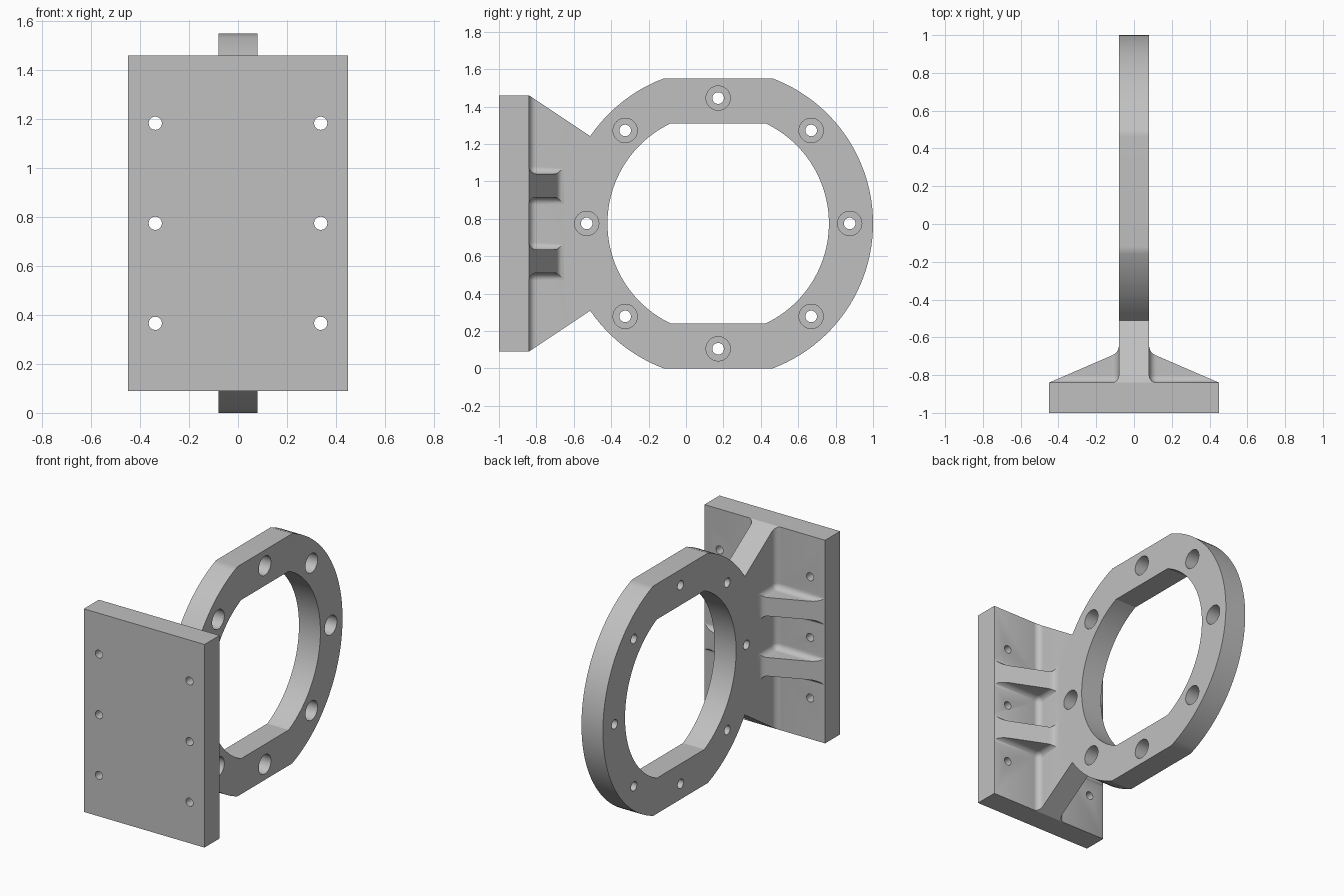
import bpy, bmesh
from math import sin, cos, asin, pi, radians
from mathutils import Vector

cube = bpy.data.objects.get("Cube")
if cube:
    bpy.data.objects.remove(cube, do_unlink=True)

MID_Z = 0.775      # height of the ring axis
RING_Y = 0.172     # depth of the ring axis
HALF = 0.08        # half thickness of ring and web
PLATE_Y = -0.84    # back face of the mounting plate

grey = bpy.data.materials.new("cast_grey")
grey.use_nodes = True
grey.diffuse_color = (0.53, 0.53, 0.53, 1)
grey.node_tree.nodes["Principled BSDF"].inputs["Base Color"].default_value = (0.53, 0.53, 0.53, 1)


def finish(name, bm):
    bmesh.ops.recalc_face_normals(bm, faces=bm.faces)
    mesh = bpy.data.meshes.new(name)
    bm.to_mesh(mesh)
    bm.free()
    mesh.materials.append(grey)
    ob = bpy.data.objects.new(name, mesh)
    bpy.context.collection.objects.link(ob)
    return ob


def prism(name, points, axis, low, high):
    """Extrude a 2D outline along the given axis."""
    place = {"x": lambda a, b, t: (t, a, b),
             "y": lambda a, b, t: (a, t, b),
             "z": lambda a, b, t: (a, b, t)}[axis]
    bm = bmesh.new()
    face = bm.faces.new([bm.verts.new(place(a, b, low)) for a, b in points])
    new = bmesh.ops.extrude_face_region(bm, geom=[face])["geom"]
    shift = Vector(place(0, 0, high - low))
    bmesh.ops.translate(bm, vec=shift, verts=[v for v in new if isinstance(v, bmesh.types.BMVert)])
    return finish(name, bm)


def rounded_box(name, low, high, radius):
    low, high = Vector(low), Vector(high)
    bm = bmesh.new()
    bmesh.ops.create_cube(bm, size=1)
    for v in bm.verts:
        v.co = (low + high) / 2 + v.co * (high - low)
    bmesh.ops.bevel(bm, geom=bm.edges[:], offset=radius, segments=6, profile=0.5, affect="EDGES")
    return finish(name, bm)


def circle(a, b, r, n=32):
    return [(a + r * cos(2 * pi * i / n), b + r * sin(2 * pi * i / n)) for i in range(n)]


def flatted_circle(r, half, n=48):
    """Circle about the ring axis with flat top and bottom."""
    limit = asin(half / r)
    angles = [base - limit + 2 * limit * i / n for base in (0, pi) for i in range(n + 1)]
    return [(RING_Y + r * cos(t), MID_Z + r * sin(t)) for t in angles]


def combine(target, tool, operation="DIFFERENCE"):
    mod = target.modifiers.new("combine", "BOOLEAN")
    mod.operation = operation
    mod.solver = "EXACT"
    mod.object = tool
    bpy.context.view_layer.objects.active = target
    bpy.ops.object.modifier_apply(modifier=mod.name)
    bpy.data.objects.remove(tool, do_unlink=True)


# Mounting plate and tapering web in one block
upper = [(-1, 0.685), (PLATE_Y, 0.685), (-0.51, 0.465)]
outline = [(y, MID_Z + h) for y, h in upper] + [(y, MID_Z - h) for y, h in reversed(upper)]
body = prism("flanged_bracket", outline, "x", -0.45, 0.45)

# Carve both sides: sloping rib edge, then the filleted pockets beside the ribs
slope = [(0.48, -0.853), (0.115, -0.695), (0.098, -0.685), (0.086, -0.67),
         (HALF, -0.65), (HALF, 0), (0.48, 0)]
for side in (-1, 1):
    combine(body, prism("slope_cutter", [(x * side, y) for x, y in slope], "z", -0.5, 2))
    for low, high in ((-0.5, 0.51), (0.635, 0.915), (1.04, 2)):
        xs = sorted((HALF * side, side))
        combine(body, rounded_box("pocket_cutter", (xs[0], PLATE_Y, low), (xs[1], 0, high), 0.04))

# Ring with flats, and its opening
combine(body, prism("ring", flatted_circle(0.828, MID_Z), "x", -HALF, HALF), "UNION")
combine(body, prism("opening_cutter", flatted_circle(0.592, 0.535), "x", -0.3, 0.3))

# Counterbored bolt holes around the ring
for i in range(8):
    reach = 0.67 if i in (2, 6) else 0.703
    y = RING_Y + reach * cos(i * pi / 4)
    z = MID_Z + reach * sin(i * pi / 4)
    combine(body, prism("bolt_cutter", circle(y, z, 0.031), "x", -0.3, 0.3))
    combine(body, prism("bore_cutter", circle(y, z, 0.065), "x", -0.01, 0.3))

# Screw holes through the plate
for x in (-0.338, 0.338):
    for row in (-1, 0, 1):
        combine(body, prism("screw_cutter", circle(x, MID_Z + 0.409 * row, 0.027), "y", -1.2, -0.75))

# Smooth curved faces, keep flat ones crisp
bpy.ops.object.select_all(action="DESELECT")
body.select_set(True)
bpy.context.view_layer.objects.active = body
bpy.ops.object.shade_smooth_by_angle(angle=radians(25))
weighted = body.modifiers.new("even_normals", "WEIGHTED_NORMAL")
weighted.keep_sharp = True
